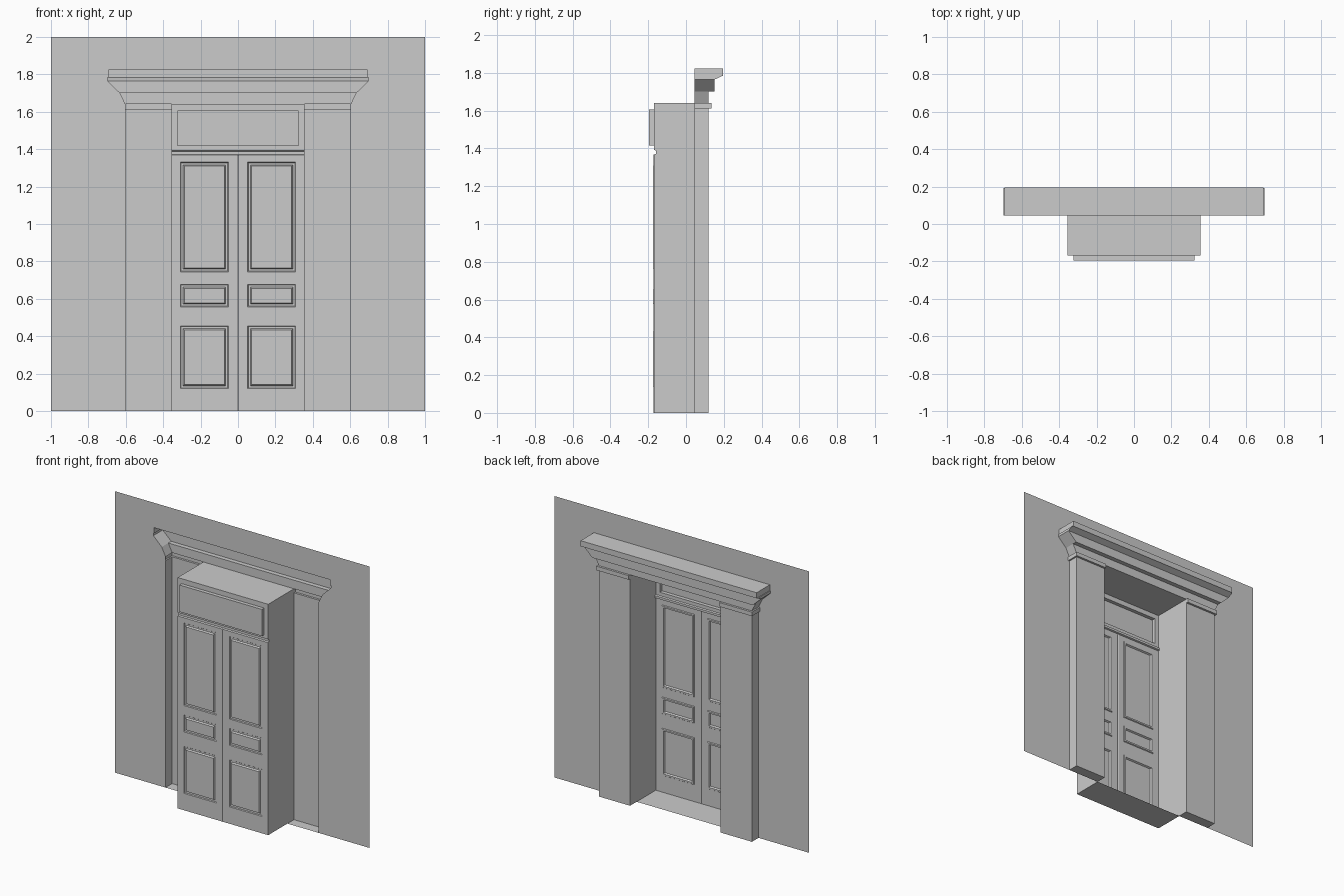
import bpy, bmesh

if "Cube" in bpy.data.objects:
    bpy.data.objects.remove(bpy.data.objects["Cube"])

# Key depths (y) and half widths (x)
WALL, DOOR, PIL, CAP, GLASS = 0.046, -0.169, 0.120, 0.135, -0.195
OPEN, OUT, TOP = 0.356, 0.602, 1.641


def build(name, faces):
    """Right-hand half from face corner lists, welded and mirrored over x."""
    bm = bmesh.new()
    for f in faces:
        bm.faces.new([bm.verts.new(p) for p in f])
    bmesh.ops.remove_doubles(bm, verts=bm.verts, dist=0.0005)
    bmesh.ops.recalc_face_normals(bm, faces=bm.faces)
    # visible side of the relief is +y
    if sum(f.normal.y * f.calc_area() for f in bm.faces) < 0:
        bmesh.ops.reverse_faces(bm, faces=bm.faces)
    me = bpy.data.meshes.new(name)
    bm.to_mesh(me)
    bm.free()
    ob = bpy.data.objects.new(name, me)
    bpy.context.collection.objects.link(ob)
    mod = ob.modifiers.new("mirror", 'MIRROR')
    mod.merge_threshold = 0.0005
    return ob


def rect(x0, x1, z0, z1, y):
    return [(x0, y, z0), (x1, y, z0), (x1, y, z1), (x0, y, z1)]


def flat(x0, x1, y0, y1, z):
    return [(x0, y0, z), (x1, y0, z), (x1, y1, z), (x0, y1, z)]


def side(x, y0, y1, z0, z1):
    return [(x, y0, z0), (x, y1, z0), (x, y1, z1), (x, y0, z1)]


def bridge(a, b, closed=True):
    n = len(a)
    return [[a[i], a[(i + 1) % n], b[(i + 1) % n], b[i]]
            for i in range(n if closed else n - 1)]


# Cornice rings: height, half width, front depth
cornice = [(TOP, OUT, PIL), (1.702, 0.632, PIL), (1.702, 0.632, 0.152),
           (1.765, 0.698, 0.152), (1.783, 0.698, 0.190),
           (1.783, 0.692, 0.195), (1.823, 0.692, 0.195)]
rings = [[(0, y, z), (x, y, z), (x, WALL, z)] for z, x, y in cornice]
faces = []
for a, b in zip(rings, rings[1:]):
    faces += bridge(a, b, closed=False)
faces.append(flat(0, 0.692, WALL, 0.195, 1.823))
faces.append(flat(0, OPEN, WALL, PIL, TOP))
build("cornice", faces)

# Wall sheet, cut out around pilasters and cornice
outline = [(1, 0), (1, 2), (0, 2), (0, 1.823), (0.692, 1.823), (0.692, 1.783),
           (0.698, 1.783), (0.698, 1.765), (0.632, 1.702), (OUT, TOP), (OUT, 0)]
build("wall", [[(x, WALL, z) for x, z in outline]])

# Hollow pilasters with capital band
ZC = 1.612
low = [(OPEN, PIL, ZC), (OUT, PIL, ZC), (OUT, WALL, ZC)]
wide = [(OPEN, CAP, ZC), (0.613, CAP, ZC), (0.613, WALL, ZC)]
wide_top = [(x, y, TOP) for x, y, z in wide]
low_top = [(x, y, TOP) for x, y, z in low]
base = [(x, y, 0) for x, y, z in low]
faces = [flat(OPEN, OUT, WALL, PIL, 0), side(OPEN, WALL, PIL, 0, ZC),
         side(OPEN, WALL, PIL, ZC, TOP), side(OPEN, PIL, CAP, ZC, TOP)]
for a, b in ((base, low), (low, wide), (wide, wide_top), (wide_top, low_top)):
    faces += bridge(a, b, closed=False)
build("pilaster", faces)

# Rail moulding between doors and transom
rail = [(DOOR, 1.368), (-0.158, 1.372), (-0.158, 1.388), (DOOR, 1.392)]
build("transom_rail", bridge([(0, y, z) for y, z in rail],
                             [(OPEN, y, z) for y, z in rail], closed=False))

# Doorway reveal: floor, ceiling and notched jamb
jamb = [(DOOR, 0), *rail, (DOOR, TOP), (WALL, TOP), (WALL, 0)]
build("doorway_reveal", [flat(0, OPEN, DOOR, WALL, 0), flat(0, OPEN, DOOR, WALL, TOP),
                         [(OPEN, y, z) for y, z in jamb]])

# Transom surround and deep transom panel
TX, TZ0, TZ1 = 0.324, 1.416, 1.606
build("transom", [
    rect(0, OPEN, 1.392, TZ0, DOOR), rect(0, OPEN, TZ1, TOP, DOOR),
    rect(TX, OPEN, TZ0, TZ1, DOOR), rect(0, TX, TZ0, TZ1, GLASS),
    side(TX, GLASS, DOOR, TZ0, TZ1),
    flat(0, TX, GLASS, DOOR, TZ0), flat(0, TX, GLASS, DOOR, TZ1)])

# Door leaves: stiles, rails, meeting groove and moulded panels
PX0, PX1, DT = 0.051, 0.308, 1.368
panels = [(0.120, 0.455), (0.557, 0.677), (0.744, 1.331)]
faces = [rect(0.006, PX0, 0, DT, DOOR), rect(PX1, OPEN, 0, DT, DOOR),
         [(0, DOOR - 0.004, 0), (0.006, DOOR, 0), (0.006, DOOR, DT), (0, DOOR - 0.004, DT)]]
edges = [0] + [z for p in panels for z in p] + [DT]
for z0, z1 in zip(edges[::2], edges[1::2]):
    faces.append(rect(PX0, PX1, z0, z1, DOOR))
steps = [(0, 0), (0.004, 0.006), (0.015, 0.006), (0.021, -0.005), (0.027, -0.005)]
for z0, z1 in panels:
    loops = [rect(PX0 + i, PX1 - i, z0 + i, z1 - i, DOOR + d) for i, d in steps]
    for a, b in zip(loops, loops[1:]):
        faces += bridge(a, b)
    faces.append(loops[-1])
build("door_leaves", faces)
